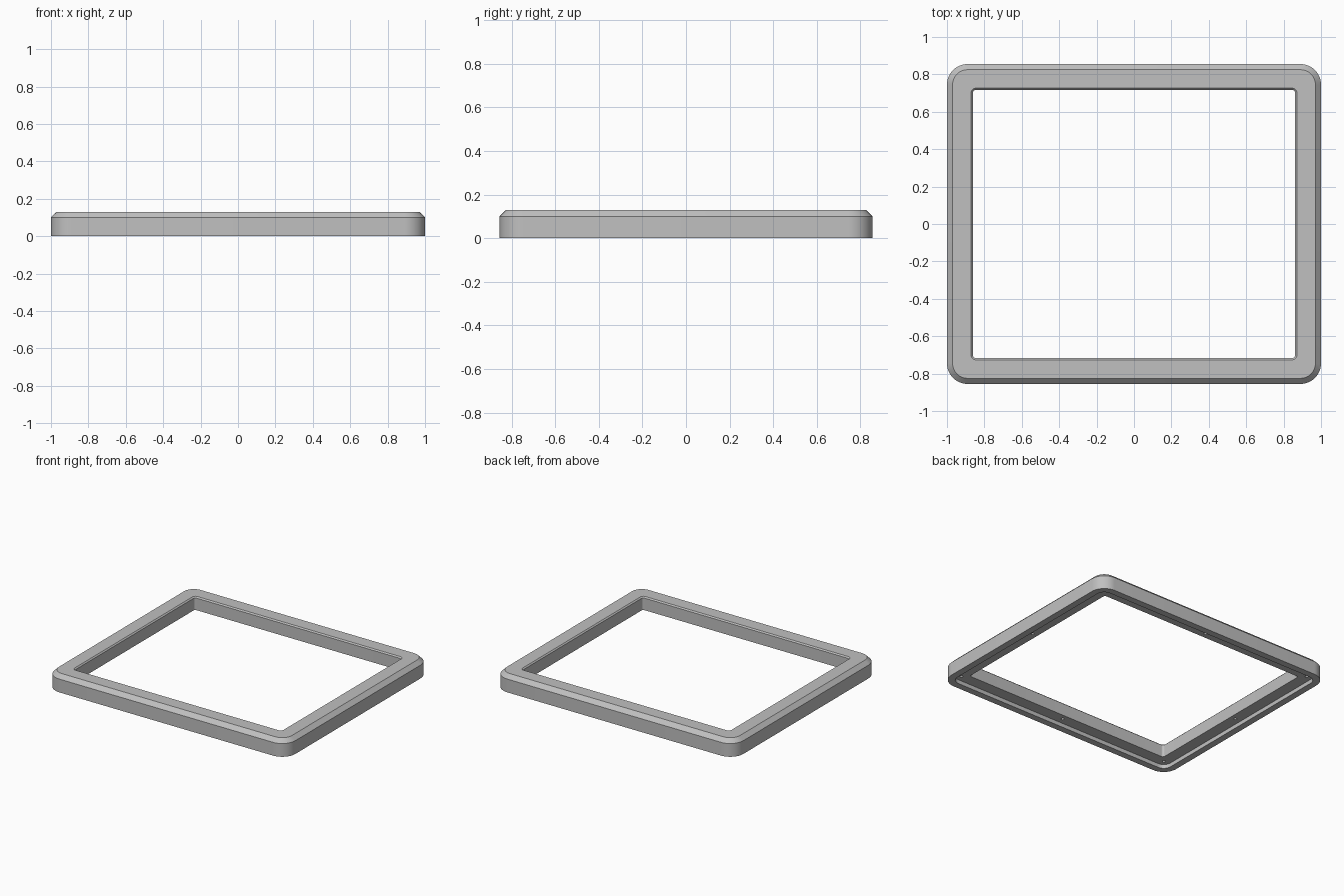
import bpy, bmesh, math

cube = bpy.data.objects.get("Cube")
if cube:
    bpy.data.objects.remove(cube, do_unlink=True)

HALF_X, HALF_Y, HEIGHT = 1.0, 0.855, 0.13
SHELF_Z = 0.03
STEPS = 12

grey = bpy.data.materials.new("plain_grey")
grey.use_nodes = True
colour = (0.53, 0.53, 0.53, 1)
grey.diffuse_color = colour
grey.node_tree.nodes["Principled BSDF"].inputs["Base Color"].default_value = colour


def make_object(name, bm):
    bmesh.ops.recalc_face_normals(bm, faces=bm.faces)
    mesh = bpy.data.meshes.new(name)
    bm.to_mesh(mesh)
    bm.free()
    mesh.materials.append(grey)
    obj = bpy.data.objects.new(name, mesh)
    bpy.context.collection.objects.link(obj)
    return obj


def rounded_ring(bm, inset, z, radius):
    """Rounded rectangle, inset from the outer outline."""
    cx, cy = HALF_X - inset - radius, HALF_Y - inset - radius
    ring = []
    for corner, (sx, sy) in enumerate([(1, 1), (-1, 1), (-1, -1), (1, -1)]):
        for i in range(STEPS + 1):
            a = math.pi / 2 * (corner + i / STEPS)
            ring.append(bm.verts.new((sx * cx + radius * math.cos(a),
                                      sy * cy + radius * math.sin(a), z)))
    return ring


# Frame: cross-section (inset, height, corner radius) swept round the opening
section = [
    (0.0, 0.0, 0.11), (0.0, 0.10, 0.11),            # outer wall
    (0.03, HEIGHT, 0.08),                           # outer chamfer
    (0.129, HEIGHT, 0.025), (0.138, 0.121, 0.016),  # top face, inner chamfer
    (0.138, SHELF_Z, 0.016),                        # opening wall
    (0.05, SHELF_Z, 0.06), (0.05, 0.0, 0.06),       # underside shelf and rim
]
bm = bmesh.new()
rings = [rounded_ring(bm, *point) for point in section]
for a, b in zip(rings, rings[1:] + rings[:1]):
    n = len(a)
    for i in range(n):
        j = (i + 1) % n
        bm.faces.new((a[i], a[j], b[j], b[i]))
frame = make_object("frame", bm)

# Screw holes: blind holes in the shelf at corners and side middles
bm = bmesh.new()
hole_x, hole_y = HALF_X - 0.097, HALF_Y - 0.097
for sx in (-1, 0, 1):
    for sy in (-1, 0, 1):
        if sx or sy:
            made = bmesh.ops.create_cone(bm, cap_ends=True, segments=16,
                                         radius1=0.011, radius2=0.011, depth=0.08)
            bmesh.ops.translate(bm, verts=made["verts"],
                                vec=(sx * hole_x, sy * hole_y, SHELF_Z + 0.01))
cutter = make_object("screw_hole_cutter", bm)
cutter.hide_render = True

cut = frame.modifiers.new("screw_holes", "BOOLEAN")
cut.operation = "DIFFERENCE"
cut.solver = "EXACT"
cut.object = cutter
bpy.ops.object.select_all(action="DESELECT")
frame.select_set(True)
bpy.context.view_layer.objects.active = frame
bpy.ops.object.modifier_apply(modifier=cut.name)
bpy.data.objects.remove(cutter, do_unlink=True)

bpy.ops.object.shade_smooth_by_angle(angle=math.radians(30))
